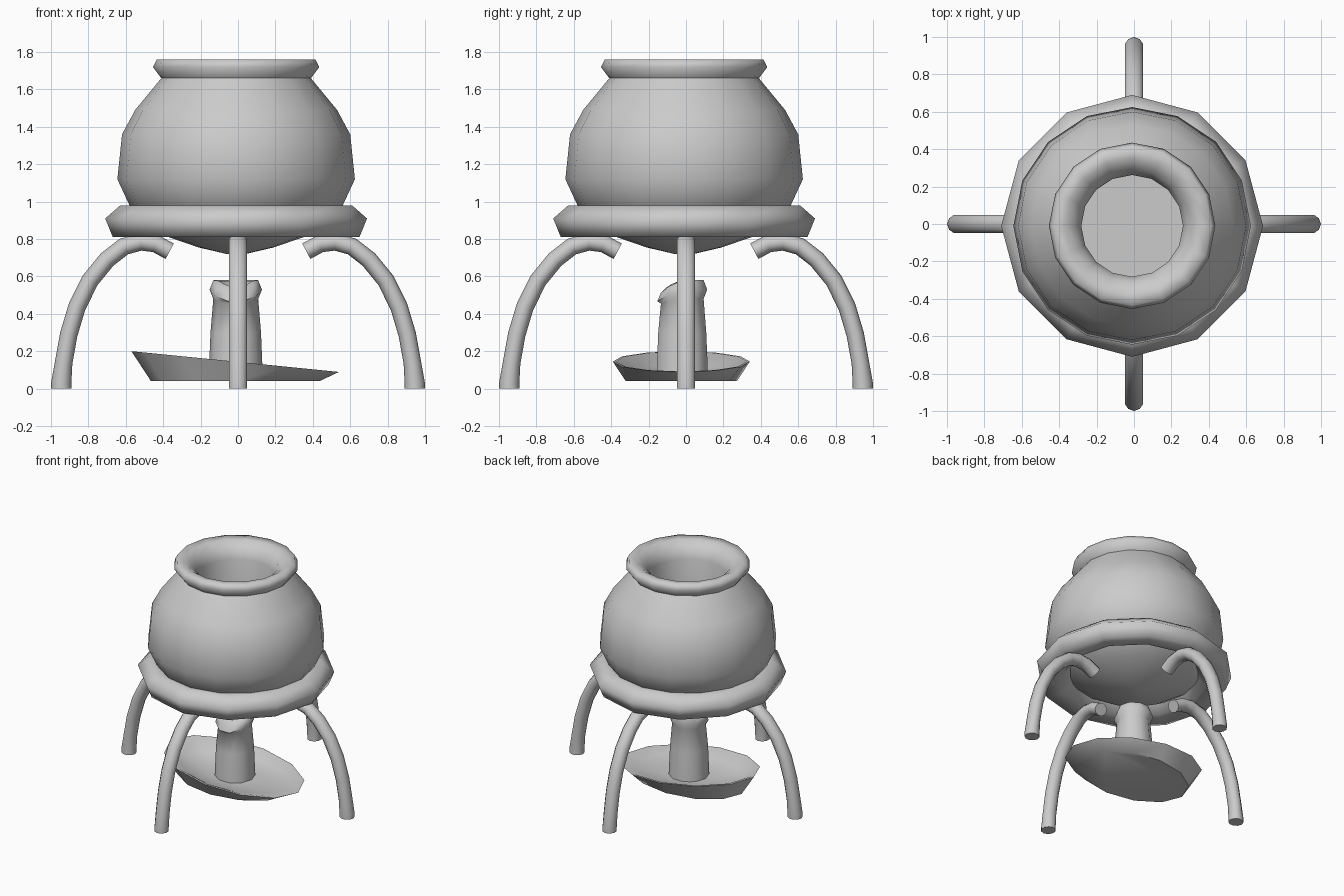
import bpy, bmesh
from math import sin, cos, pi, radians
from mathutils import Vector

if "Cube" in bpy.data.objects:
    bpy.data.objects.remove(bpy.data.objects["Cube"])


def finish(name, bm, angle=50):
    bmesh.ops.recalc_face_normals(bm, faces=bm.faces)
    me = bpy.data.meshes.new(name)
    bm.to_mesh(me)
    bm.free()
    ob = bpy.data.objects.new(name, me)
    bpy.context.collection.objects.link(ob)
    bpy.ops.object.select_all(action='DESELECT')
    ob.select_set(True)
    bpy.context.view_layer.objects.active = ob
    bpy.ops.object.shade_smooth_by_angle(angle=radians(angle))
    return ob


def bridge(bm, rings, closed=False):
    n = len(rings[0])
    pairs = list(zip(rings, rings[1:]))
    if closed:
        pairs.append((rings[-1], rings[0]))
    for a, b in pairs:
        for i in range(n):
            j = (i + 1) % n
            bm.faces.new((a[i], a[j], b[j], b[i]))
    if not closed:
        bm.faces.new(rings[0])
        bm.faces.new(rings[-1])


def lathe(name, profile, sides, centre=(-0.01, -0.01), closed=False, squash=1.0,
          lift=lambda k, x, y: 0.0, angle=50):
    """Spin (radius, z) points; lift adds height per profile index and position."""
    bm = bmesh.new()
    rings = []
    for k, (r, z) in enumerate(profile):
        ring = []
        for i in range(sides):
            a = 2 * pi * i / sides
            x, y = r * cos(a), r * sin(a) * squash
            ring.append(bm.verts.new((x + centre[0], y + centre[1], z + lift(k, x, y))))
        rings.append(ring)
    bridge(bm, rings, closed)
    return finish(name, bm, angle)


# Round pot with rolled lip and a straight well inside
lathe("pot", [(0.05, 0.72), (0.20, 0.755), (0.36, 0.81), (0.47, 0.88), (0.57, 0.98),
              (0.635, 1.12), (0.61, 1.36), (0.54, 1.49), (0.40, 1.66), (0.445, 1.72),
              (0.425, 1.76), (0.36, 1.755), (0.30, 1.71), (0.272, 1.64), (0.272, 1.15)],
      16, angle=75)

# Faceted support ring under the pot
lathe("support_ring", [(0.70, 0.91), (0.62, 0.98), (0.50, 0.97), (0.45, 0.89),
                       (0.52, 0.82), (0.66, 0.812)], 12, closed=True, angle=75)

# Four arched legs with slightly flared feet
path = [(0.945, 0.0), (0.945, 0.03), (0.932, 0.14), (0.905, 0.29), (0.86, 0.44),
        (0.79, 0.58), (0.70, 0.69), (0.61, 0.76), (0.52, 0.785), (0.44, 0.775),
        (0.365, 0.735)]


def leg(name, turn):
    bm = bmesh.new()
    rings = []
    pts = [Vector(p) for p in path]
    for k, p in enumerate(pts):
        t = (pts[min(k + 1, len(pts) - 1)] - pts[max(k - 1, 0)]).normalized()
        normal = Vector((t.y, -t.x))
        rad = 0.054 if k < 2 else 0.047
        ring = []
        for i in range(10):
            a = 2 * pi * i / 10
            q = p + normal * rad * cos(a)
            ring.append(bm.verts.new((q.x, 0.052 * sin(a), q.y)))
        rings.append(ring)
    bridge(bm, rings)
    finish(name, bm).rotation_euler[2] = turn


for i, side in enumerate(("right", "back", "left", "front")):
    leg(side + "_leg", i * pi / 2)

# Oval dish with a sloping rim
lathe("dish", [(0.45, 0.04), (0.555, 0.145), (0.53, 0.145), (0.42, 0.10), (0.20, 0.08)],
      12, centre=(-0.015, -0.025), squash=0.66,
      lift=lambda k, x, y: (0, -0.1, -0.1, -0.05, 0)[k] * x)

# Melted candle, low at the front of its top
lathe("candle", [(0.145, 0.06), (0.135, 0.30), (0.12, 0.48), (0.14, 0.53), (0.12, 0.58),
                 (0.085, 0.575), (0.06, 0.53)], 10, centre=(-0.012, -0.02),
      lift=lambda k, x, y: min(0, y + 0.03) * (0, 0, 0.3, 0.6, 0.8, 0.6, 0)[k], angle=60)
